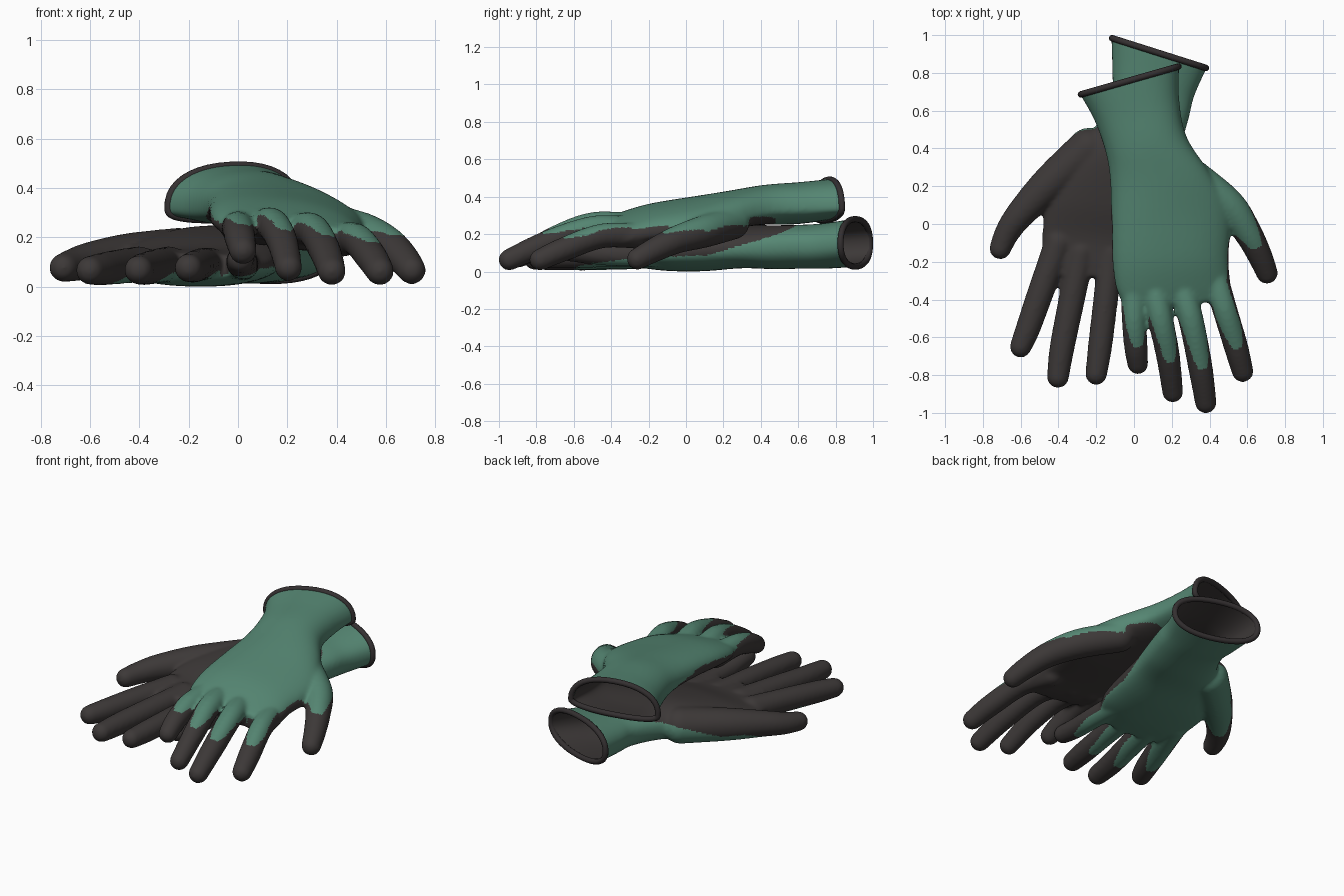
import bpy, bmesh, math
from mathutils import Vector

if "Cube" in bpy.data.objects:
    bpy.data.objects.remove(bpy.data.objects["Cube"])

def material(name, rgb):
    m = bpy.data.materials.new(name)
    m.diffuse_color = (*rgb, 1)
    m.use_nodes = True
    m.node_tree.nodes["Principled BSDF"].inputs["Base Color"].default_value = m.diffuse_color
    return m

GREEN = material("green knit", (0.092, 0.242, 0.172))
DARK = material("dark coating", (0.046, 0.040, 0.039))
RIM = material("cuff edging", (0.034, 0.029, 0.030))

def catmull(rows, steps):
    """Smoothly resample a list of equal-length number rows."""
    out, n = [], len(rows)
    for i in range(n - 1):
        a, b, c, d = rows[max(i - 1, 0)], rows[i], rows[i + 1], rows[min(i + 2, n - 1)]
        for s in range(steps):
            t = s / steps
            out.append([0.5 * (2 * q + (r - p) * t + (2 * p - 5 * q + 4 * r - w) * t * t
                               + (3 * q - p - 3 * r + w) * t ** 3)
                        for p, q, r, w in zip(a, b, c, d)])
    return out + [list(rows[-1])]

def ring(row, scale=1.0, shift=Vector(), n=40):
    """Flattened cross-section between a left and a right edge point."""
    left, right, top, bottom = Vector(row[0:3]), Vector(row[3:6]), row[6], row[7]
    mid, half = (left + right) / 2, (right - left) / 2
    flat = half.normalized()
    up = (Vector((0, 0, 1)) - flat * flat.z).normalized()
    pts = []
    for k in range(n):
        c, s = math.cos(2 * math.pi * k / n), math.sin(2 * math.pi * k / n)
        h = (top if s > 0 else bottom) * math.copysign(abs(s) ** 0.85, s)
        pts.append(mid + shift + (half * math.copysign(abs(c) ** 0.9, c) + up * h) * scale)
    return pts

def loft(bm, rings, cap_start=True):
    loops = [[bm.verts.new(p) for p in r] for r in rings]
    for a, b in zip(loops, loops[1:]):
        for k in range(len(a)):
            j = (k + 1) % len(a)
            bm.faces.new((a[k], a[j], b[j], b[k]))
    if cap_start:
        bm.faces.new(loops[0])
    bm.faces.new(loops[-1])
    bmesh.ops.recalc_face_normals(bm, faces=bm.faces[:])

def add_object(name, mesh, mats):
    ob = bpy.data.objects.new(name, mesh)
    bpy.context.collection.objects.link(ob)
    for m in mats:
        mesh.materials.append(m)
    return ob

def shade(ob):
    bpy.ops.object.select_all(action='DESELECT')
    ob.select_set(True)
    bpy.context.view_layer.objects.active = ob
    bpy.ops.object.shade_smooth_by_angle(angle=math.radians(50))

def evaluated_mesh(ob):
    dg = bpy.context.evaluated_depsgraph_get()
    mesh = bpy.data.meshes.new_from_object(ob.evaluated_get(dg))
    bpy.data.objects.remove(ob)
    return mesh

def glove(name, sections, fingers, back, palm_limit):
    first = sections[0]
    left, right = Vector(first[0:3]), Vector(first[3:6])
    mid = (left + right) / 2
    out = (right - left).cross(Vector((0, 0, 1))).normalized()
    if out.y < 0:
        out = -out
    rows = catmull(sections, 5)

    # palm and sleeve loft plus overlapping balls along each finger
    bm = bmesh.new()
    loft(bm, [ring(first, 1, out * 0.06)] + [ring(r) for r in rows])
    for pts, _ in fingers:
        for x, y, z, r in catmull(pts, 9):
            ball = bmesh.ops.create_icosphere(bm, subdivisions=3, radius=r)
            bmesh.ops.translate(bm, verts=ball["verts"], vec=(x, y, z))
    mesh = bpy.data.meshes.new(name)
    bm.to_mesh(mesh)
    bm.free()
    ob = add_object(name, mesh, [])
    fuse = ob.modifiers.new("fuse", 'REMESH')
    fuse.mode, fuse.voxel_size = 'VOXEL', 0.011
    soft = ob.modifiers.new("soften", 'SMOOTH')
    soft.factor, soft.iterations = 0.5, 10
    mesh = evaluated_mesh(ob)

    # open the cuff, then colour the palm and finger tips
    bm = bmesh.new()
    bm.from_mesh(mesh)
    bmesh.ops.bisect_plane(bm, geom=bm.verts[:] + bm.edges[:] + bm.faces[:],
                           plane_co=mid, plane_no=out, clear_outer=True)
    bm.normal_update()
    back = Vector(back).normalized()
    tips = [(Vector(pts[-1][:3]), length) for pts, length in fingers]
    for f in bm.faces:
        c = f.calc_center_median()
        along = (mid - c).dot(out)
        limit = min(palm_limit, 3 * (along - 0.42) - 0.6)
        past = min((c - tip).length - length for tip, length in tips)
        if past < 0.2:
            limit = max(limit, 0.93 - 3.2 * past)
        f.material_index = int(past < 0 or (along > 0.3 and f.normal.dot(back) < limit))
    bm.to_mesh(mesh)
    bm.free()
    shade(add_object(name, mesh, [GREEN, DARK]))

    # dark lining inside the cuff
    bm = bmesh.new()
    loft(bm, [ring(r, 0.92) for r in rows[:24]], cap_start=False)
    bmesh.ops.reverse_faces(bm, faces=bm.faces[:])
    lining = bpy.data.meshes.new(name + "_lining")
    bm.to_mesh(lining)
    bm.free()
    shade(add_object(name + "_lining", lining, [DARK]))

    # rolled edging around the opening
    curve = bpy.data.curves.new(name + "_rim", 'CURVE')
    curve.dimensions, curve.bevel_depth, curve.bevel_resolution = '3D', 0.017, 3
    pts = ring(first, 0.985)
    spline = curve.splines.new('POLY')
    spline.points.add(len(pts) - 1)
    for sp, p in zip(spline.points, pts):
        sp.co = (*p, 1)
    spline.use_cyclic_u = True
    rim = bpy.data.objects.new(name + "_rim_curve", curve)
    bpy.context.collection.objects.link(rim)
    shade(add_object(name + "_rim", evaluated_mesh(rim), [RIM]))

# upper glove, back of the hand facing up
# section: left edge xyz, right edge xyz, height above, height below
upper = [(-.285, .685, .31, .24, .835, .34, .168, .05),
         (-.205, .54, .31, .24, .66, .34, .152, .07),
         (-.145, .36, .31, .28, .46, .33, .142, .07),
         (-.125, .20, .31, .41, .26, .28, .135, .07),
         (-.12, .0, .30, .51, .08, .22, .132, .07),
         (-.115, -.20, .28, .50, -.17, .20, .115, .07),
         (-.095, -.34, .26, .51, -.32, .17, .095, .06),
         (-.055, -.43, .25, .51, -.41, .16, .065, .045)]
# finger: path of xyz and radius, then length of the dark tip
upper_fingers = [
    ([(0, -.3, .24, .07), (0, -.5, .235, .066), (.01, -.65, .19, .063), (.02, -.74, .145, .056)], .14),
    ([(.1, -.3, .24, .075), (.14, -.5, .25, .068), (.18, -.7, .18, .064), (.205, -.89, .077, .056)], .22),
    ([(.24, -.3, .22, .075), (.3, -.5, .23, .068), (.35, -.75, .15, .066), (.38, -.945, .063, .058)], .23),
    ([(.42, -.25, .19, .07), (.48, -.45, .19, .067), (.54, -.65, .12, .065), (.575, -.78, .063, .058)], .17),
    ([(.32, .25, .26, .09), (.5, .1, .215, .088), (.605, -.05, .17, .075), (.667, -.17, .115, .066),
      (.704, -.26, .067, .058)], .2)]
glove("upper_glove", upper, upper_fingers, (.22, -.25, .94), 0.12)

# lower glove, palm facing up
lower = [(-.12, .985, .15, .385, .825, .15, .132, .125),
         (-.115, .80, .14, .32, .68, .14, .118, .125),
         (-.12, .68, .14, .29, .56, .14, .11, .125),
         (-.20, .52, .14, .25, .42, .13, .112, .122),
         (-.36, .36, .14, .20, .25, .12, .115, .112),
         (-.46, .14, .12, .17, .06, .11, .095, .113),
         (-.485, -.05, .10, .14, -.10, .10, .06, .098),
         (-.48, -.20, .09, .08, -.22, .09, .055, .075),
         (-.46, -.27, .085, .06, -.29, .085, .05, .058)]
lower_fingers = [
    ([(-.4, -.1, .09, .075), (-.49, -.35, .08, .071), (-.56, -.55, .07, .066), (-.6, -.65, .066, .058)], .17),
    ([(-.28, -.15, .09, .075), (-.33, -.4, .083, .071), (-.38, -.65, .072, .067), (-.403, -.81, .068, .059)], .23),
    ([(-.12, -.15, .09, .07), (-.15, -.4, .09, .067), (-.18, -.65, .08, .065), (-.2, -.795, .076, .058)], .22),
    ([(.02, -.1, .09, .068), (.02, -.35, .09, .063), (.01, -.52, .1, .06), (.01, -.63, .11, .055)], .14),
    ([(-.24, .4, .13, .11), (-.44, .22, .12, .098), (-.595, .06, .105, .078), (-.668, -.04, .088, .067),
      (-.708, -.13, .077, .058)], .2)]
glove("lower_glove", lower, lower_fingers, (0, 0, -1), 0.38)
